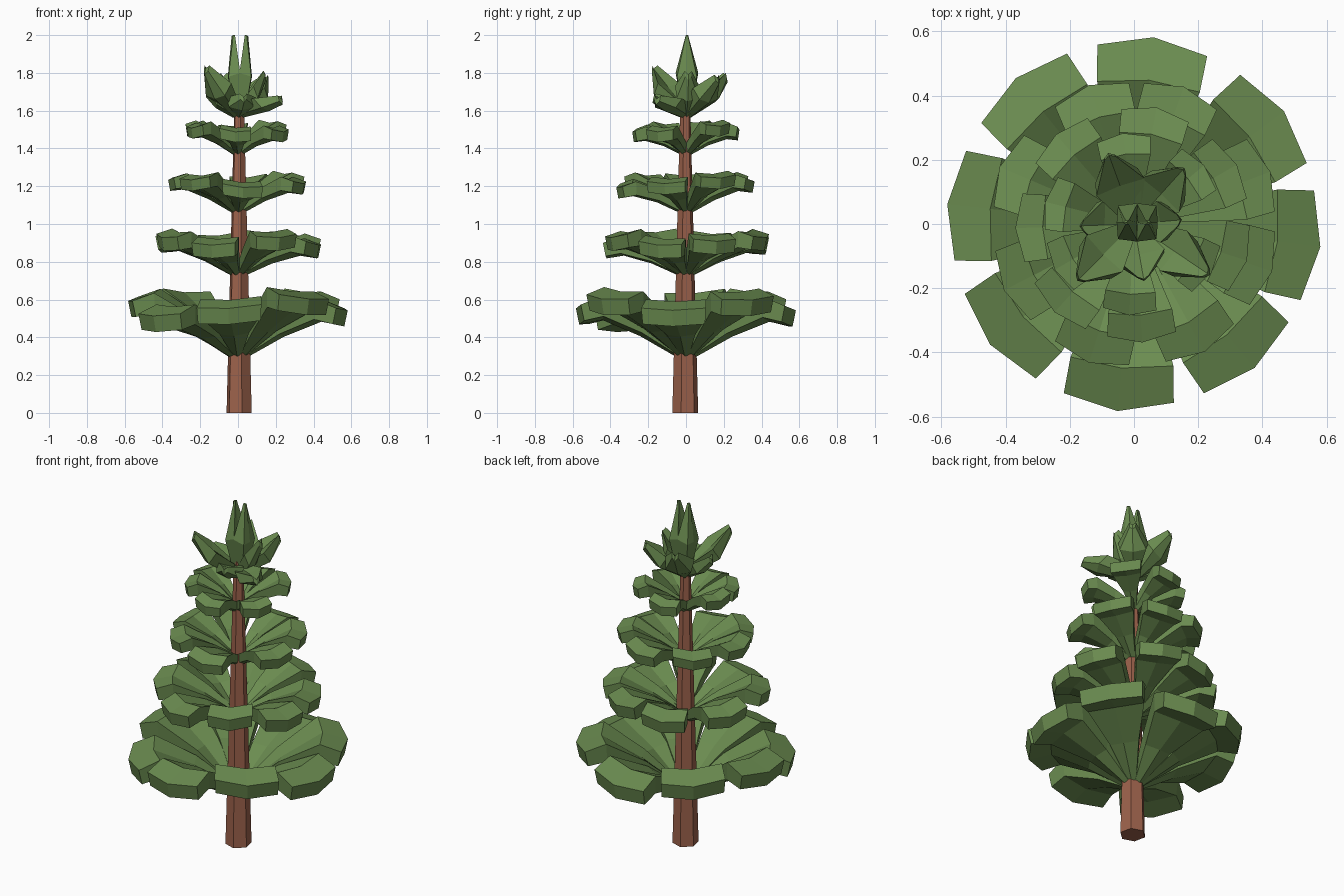
import bpy, bmesh, math
from mathutils import Matrix

if "Cube" in bpy.data.objects:
    bpy.data.objects.remove(bpy.data.objects["Cube"])


def material(name, rgb):
    m = bpy.data.materials.new(name)
    m.diffuse_color = (*rgb, 1)
    m.use_nodes = True
    m.node_tree.nodes["Principled BSDF"].inputs["Base Color"].default_value = m.diffuse_color
    return m


GREEN = material("needle_green", (0.145, 0.26, 0.08))
BROWN = material("bark_brown", (0.33, 0.12, 0.07))


def finish(bm, name, mat):
    bmesh.ops.recalc_face_normals(bm, faces=bm.faces)
    me = bpy.data.meshes.new(name)
    bm.to_mesh(me)
    bm.free()
    me.materials.append(mat)
    ob = bpy.data.objects.new(name, me)
    bpy.context.collection.objects.link(ob)
    return ob


def leaf(bm, angle, upper, lower, keel=0.01, bulge=0.0, origin=(0, 0), roll=0.0):
    """Closed frond lofted from (radius, z, half width) stations; its middle line is a keel."""
    rot = Matrix.Translation((*origin, 0)) @ Matrix.Rotation(math.radians(angle), 4, 'Z')
    rings = []
    last = len(upper) - 1
    for i, (u, l) in enumerate(zip(upper, lower)):
        b = bulge if i == last else bulge * 0.5 if i else 0
        pts = [(u[0] - b, u[2], u[1]), (u[0], 0, u[1] - keel), (u[0] - b, -u[2], u[1]),
               (l[0] - b, -l[2], l[1]), (l[0], 0, l[1] - keel), (l[0] - b, l[2], l[1])]
        ring = []
        for x, y, z in pts:
            v = bm.verts.new((x, y, z + roll * y))
            v.co = rot @ v.co
            ring.append(v)
        rings.append(ring)
    for a, b in zip(rings, rings[1:]):
        for k in range(6):
            n = (k + 1) % 6
            bm.faces.new((a[k], a[n], b[n], b[k]))
    for r in (rings[0], rings[-1]):
        bm.faces.new((r[0], r[1], r[4], r[5]))
        bm.faces.new((r[1], r[2], r[3], r[4]))


def tier(name, base, rise, R, hw, thick, fronds):
    """Ring of drooping fronds, each given as (angle, height offset of the tip)."""
    bm = bmesh.new()
    for i, (ang, dz) in enumerate(fronds):
        upper = [(0.02, base + 0.03, 0.018),
                 (0.40 * R, base + 0.62 * rise + dz * 0.4, hw * 0.46),
                 (0.77 * R, base + rise + dz * 0.9, hw * 0.87),
                 (R, base + 0.85 * rise + dz, hw * 0.93)]
        lower = [(0.02, base - 0.02, 0.015),
                 (0.42 * R, base + 0.62 * rise + dz * 0.4 - thick * 0.9, hw * 0.42),
                 (0.76 * R, base + rise + dz * 0.9 - thick * 1.25, hw * 0.83),
                 (R * 0.97, base + 0.85 * rise + dz - thick, hw * 0.9)]
        leaf(bm, ang, upper, lower, 0.012, R * 0.07, roll=(-0.07, 0.05, 0.0)[i % 3])
    return finish(bm, name, GREEN)


# Six-sided tapering trunk
bm = bmesh.new()
bmesh.ops.create_cone(bm, cap_ends=True, segments=6, radius1=0.07, radius2=0.026, depth=1.66,
                      matrix=Matrix.Translation((0.006, -0.004, 0.83)) @ Matrix.Rotation(math.radians(12), 4, 'Z'))
finish(bm, "trunk", BROWN)

# Four tiers of fronds
tier("branch_tier_1", 0.31, 0.30, 0.585, 0.185, 0.085,
     [(84, -0.01), (37, 0.045), (-7, -0.01), (-50, 0.05), (-95, 0.0), (-140, -0.04), (174, 0.04), (129, 0.045)])
tier("branch_tier_2", 0.75, 0.20, 0.455, 0.13, 0.07,
     [(108, 0.0), (70, 0.02), (21, 0.0), (-19, -0.02), (-61, 0.02), (-108, -0.02), (-153, 0.02), (157, 0.01)])
tier("branch_tier_3", 1.085, 0.165, 0.37, 0.115, 0.058,
     [(79, 0.01), (30, 0.03), (-18, 0.0), (-86, -0.02), (-132, 0.02), (-178, 0.02), (131, 0.02)])
tier("branch_tier_4", 1.395, 0.135, 0.285, 0.09, 0.055,
     [(97, 0.0), (40, 0.02), (-32, -0.01), (-93, -0.01), (-150, 0.01), (166, 0.02)])

# Crown: rising pointed fronds (angle, tip radius, tip height, half width)
bm = bmesh.new()
for ang, R, zt, w in [(-34, 0.285, 1.68, 0.075), (48, 0.235, 1.79, 0.08), (110, 0.235, 1.80, 0.08),
                      (182, 0.17, 1.72, 0.08), (-135, 0.25, 1.84, 0.08), (-80, 0.18, 1.69, 0.08),
                      (5, 0.15, 1.81, 0.065)]:
    h = zt - 1.59
    leaf(bm, ang,
         [(0.015, 1.64, 0.025), (0.54 * R, 1.62 + 0.5 * h, w), (R * 0.97, zt, 0.018)],
         [(0.025, 1.58, 0.02), (0.70 * R, 1.58 + 0.40 * h, w * 0.88), (R, zt - 0.03, 0.016)],
         0.018, 0.01)
finish(bm, "crown_fronds", GREEN)

# Crown: two upright pointed fronds
bm = bmesh.new()
for ang, ox in ((0, 0.012), (180, 0.008)):
    leaf(bm, ang,
         [(-0.005, 1.60, 0.02), (0.0, 1.80, 0.06), (0.032, 2.0, 0.006)],
         [(0.025, 1.58, 0.02), (0.062, 1.78, 0.052), (0.042, 1.995, 0.006)],
         0.0, 0.008, (ox, 0.005))
finish(bm, "crown_tips", GREEN)
